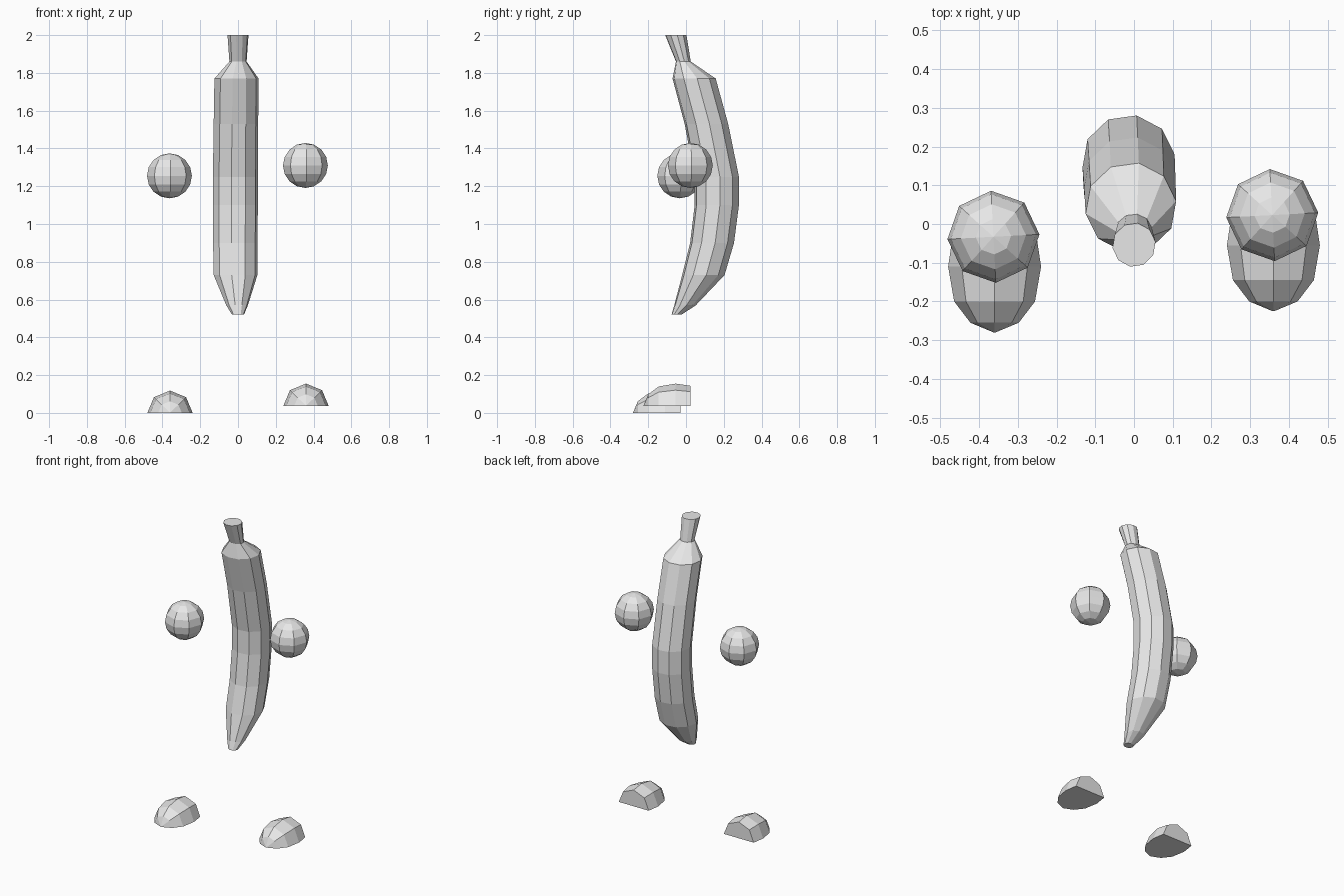
import bpy, bmesh, math

if "Cube" in bpy.data.objects:
    bpy.data.objects.remove(bpy.data.objects["Cube"], do_unlink=True)

grey = bpy.data.materials.new("plain grey")
grey.use_nodes = True
grey.diffuse_color = (0.8, 0.8, 0.8, 1)
grey.node_tree.nodes["Principled BSDF"].inputs["Base Color"].default_value = (0.8, 0.8, 0.8, 1)


def finish(name, bm, location=(0, 0, 0)):
    bmesh.ops.recalc_face_normals(bm, faces=bm.faces)
    mesh = bpy.data.meshes.new(name)
    bm.to_mesh(mesh)
    bm.free()
    mesh.materials.append(grey)
    obj = bpy.data.objects.new(name, mesh)
    obj.location = location
    bpy.context.collection.objects.link(obj)
    return obj


def loft(bm, rings, closed=True):
    """Skin a list of point rings and cap both ends."""
    loops = [[bm.verts.new(p) for p in ring] for ring in rings]
    for a, b in zip(loops, loops[1:]):
        n = len(a)
        for i in range(n):
            j = (i + 1) % n
            bm.faces.new((a[i], a[j], b[j], b[i]))
    bm.faces.new(loops[0])
    bm.faces.new(loops[-1])


# Curved ten-sided fruit body with its stem: centre x, centre y, z, radius x, radius y
sections = [
    (0.00, -0.050, 0.52, 0.032, 0.027),
    (-0.005, -0.005, 0.57, 0.058, 0.058),
    (-0.013, 0.092, 0.73, 0.117, 0.114),
    (-0.014, 0.138, 0.90, 0.119, 0.118),
    (-0.014, 0.163, 1.10, 0.120, 0.119),
    (-0.014, 0.163, 1.25, 0.120, 0.119),
    (-0.011, 0.108, 1.53, 0.119, 0.117),
    (-0.008, 0.043, 1.77, 0.118, 0.116),
    (0.00, -0.014, 1.86, 0.046, 0.040),
    (0.00, -0.054, 2.00, 0.056, 0.057),
]
angles = [math.radians(80 + 36 * i) for i in range(10)]
bm = bmesh.new()
loft(bm, [[(x + rx * math.cos(a), y + ry * math.sin(a), z) for a in angles]
          for x, y, z, rx, ry in sections])
finish("fruit_body", bm)


# Floating round hands
def hand(name, location):
    bm = bmesh.new()
    bmesh.ops.create_uvsphere(bm, u_segments=8, v_segments=8, radius=0.119)
    obj = finish(name, bm, location)
    obj.rotation_euler.z = math.radians(3)


# Half-round feet, domed at the toe and cut flat at the heel and sole
def foot(name, location):
    profile = [(-0.17, 0.02), (-0.145, 0.52), (-0.09, 0.87), (0, 1), (0.08, 0.9)]
    arc = [math.radians(45 * i) for i in range(5)]
    bm = bmesh.new()
    loft(bm, [[(0.12 * r * math.cos(a), y, 0.118 * r * math.sin(a)) for a in arc]
              for y, r in profile])
    finish(name, bm, location)


hand("left_hand", (0.357, 0.023, 1.31))
hand("right_hand", (-0.363, -0.033, 1.255))
foot("left_foot", (0.36, -0.055, 0.037))
foot("right_foot", (-0.36, -0.11, 0))
